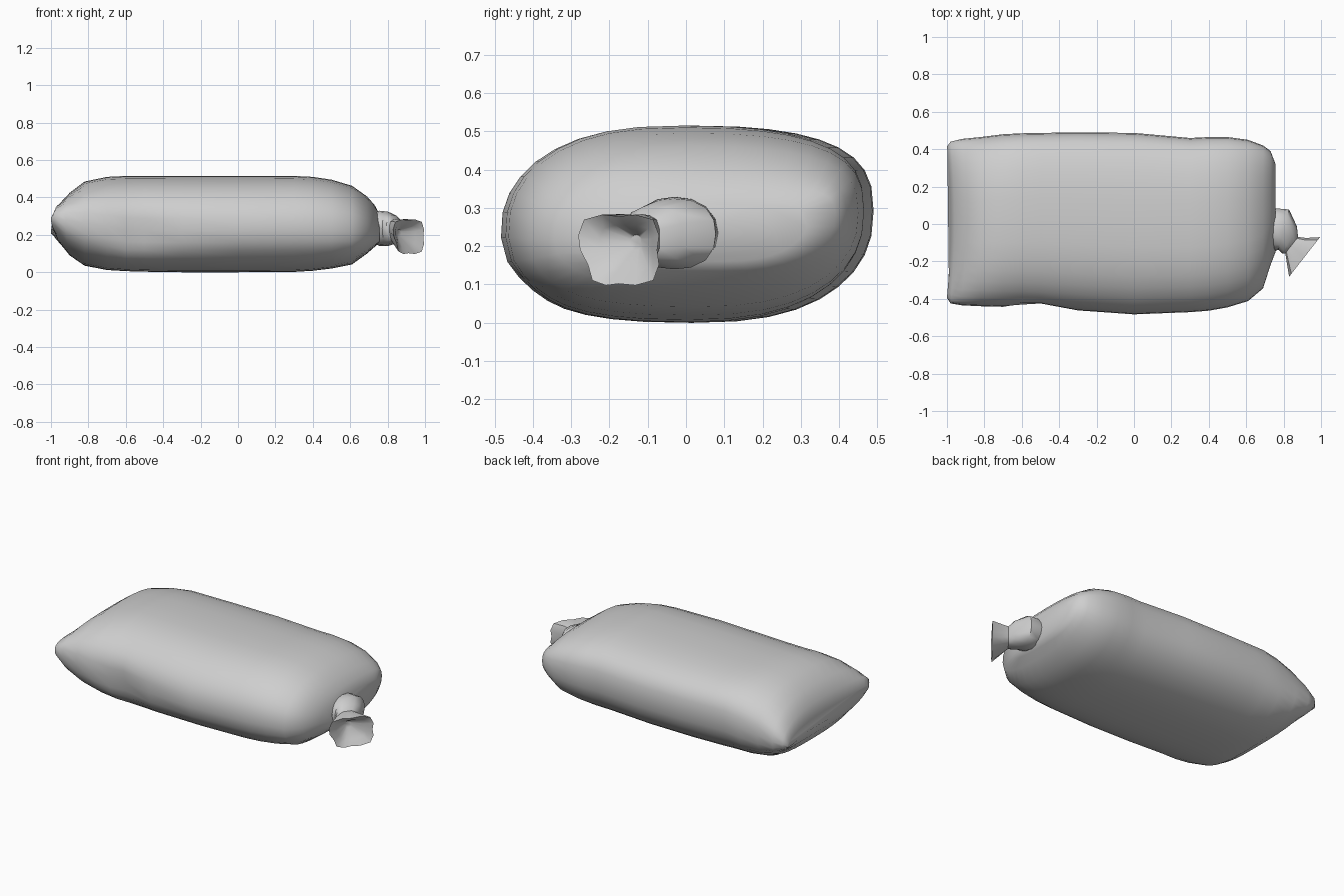
import bpy, bmesh
from math import sin, cos, pi, radians, exp, copysign

default = bpy.data.objects.get("Cube")
if default:
    bpy.data.objects.remove(default)

# single plain cloth colour
GREY = (0.62, 0.62, 0.62, 1)
cloth = bpy.data.materials.new("grey cloth")
cloth.use_nodes = True
cloth.diffuse_color = GREY
cloth.node_tree.nodes["Principled BSDF"].inputs["Base Color"].default_value = GREY


def loft(name, rings, angle):
    """Skin a list of equal-length point rings and cap the ends."""
    bm = bmesh.new()
    loops = [[bm.verts.new(p) for p in ring] for ring in rings]
    n = len(loops[0])
    for a, b in zip(loops, loops[1:]):
        for i in range(n):
            j = (i + 1) % n
            bm.faces.new((a[i], a[j], b[j], b[i]))
    bm.faces.new(loops[0])
    bm.faces.new(loops[-1])
    bmesh.ops.recalc_face_normals(bm, faces=bm.faces[:])
    mesh = bpy.data.meshes.new(name)
    bm.to_mesh(mesh)
    bm.free()
    obj = bpy.data.objects.new(name, mesh)
    bpy.context.collection.objects.link(obj)
    mesh.materials.append(cloth)
    bpy.ops.object.select_all(action='DESELECT')
    obj.select_set(True)
    bpy.context.view_layer.objects.active = obj
    bpy.ops.object.shade_smooth_by_angle(angle=radians(angle))


def power(v, p):
    return copysign(abs(v) ** p, v)


def bump(v, centre, width):
    return exp(-((v - centre) / width) ** 2)


# filled bag: x, front y, back y, bottom z, top z
sections = [
    (-1.00, -.395, .415, .215, .285), (-.98, -.425, .44, .165, .36),
    (-.92, -.435, .455, .09, .425), (-.82, -.44, .465, .035, .485),
    (-.70, -.447, .48, .012, .51), (-.60, -.45, .485, .006, .515),
    (-.50, -.455, .487, .003, .515), (-.30, -.467, .49, 0, .515),
    (0, -.485, .487, 0, .515), (.30, -.473, .46, .002, .515),
    (.40, -.465, .465, .008, .51), (.50, -.447, .465, .02, .495),
    (.61, -.413, .45, .042, .462), (.69, -.345, .42, .10, .405),
    (.73, -.22, .39, .135, .36), (.757, -.15, .32, .16, .31),
]


def bag_ring(x, front, back, low, high, n=36):
    cy, hy = (front + back) / 2, (back - front) / 2
    cz, hz = (low + high) / 2, (high - low) / 2
    # the side seams swap heights towards the flat end
    tilt = -.035 + .07 * min(1, (x + 1) / .4)
    pts = []
    for i in range(n):
        a = 2 * pi * i / n
        u, w = power(cos(a), .79), power(sin(a), .79)
        y, z = cy + hy * u, cz + hz * w + tilt * u ** 3
        # slumped lower front and a local dent in its seam
        if u < 0:
            y += .035 * bump(x, .1, .6) * bump(w, -.6, .35)
            y += .045 * bump(x, -.5, .13) * bump(w, -.1, .45)
        # seamed end bows inward between its corners
        px = x + (.02 * (1 - u * u) if x < -.9 else 0)
        pts.append((px, y, z))
    return pts


loft("filled_bag", [bag_ring(*s) for s in sections], 55)


# gathered neck and flared tail: x, y, z, half width, half height, turn, pleat depth
gathers = [
    (.72, -.02, .235, .10, .08, 0, 0), (.757, -.03, .235, .115, .095, 0, .01),
    (.80, -.03, .232, .115, .095, -15, .03), (.832, -.085, .228, .088, .08, -28, .06),
    (.843, -.113, .22, .06, .065, -38, .08), (.868, -.14, .21, .09, .08, -38, .1),
    (.912, -.176, .19, .145, .1, -38, .12), (.895, -.157, .195, .095, .065, -38, .1),
    (.86, -.13, .21, .02, .02, -38, 0),
]


def gather_ring(x, y, z, half_w, half_h, turn, pleat, n=16):
    t = radians(turn)
    pts = []
    for i in range(n):
        a = 2 * pi * i / n
        r = 1 - pleat * cos(4 * a)
        s, h = half_w * r * cos(a), half_h * r * sin(a)
        # lower outer corner is tucked in
        if s < 0 and h < 0:
            s *= 1 - 2 * pleat
        pts.append((x - s * sin(t), y + s * cos(t), z + h))
    return pts


loft("tied_neck", [gather_ring(*g) for g in gathers], 45)
